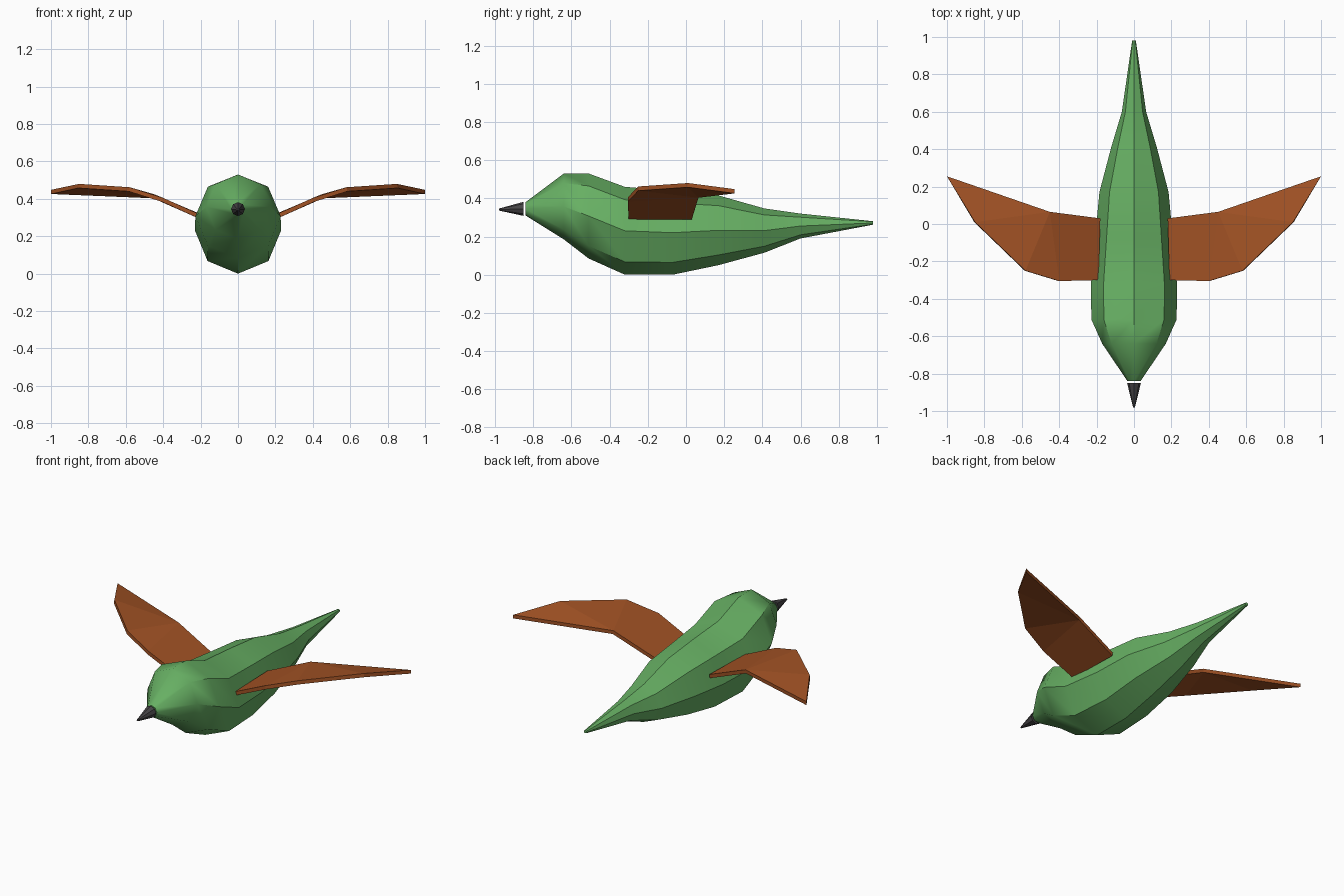
import bpy, bmesh, math
from mathutils import Vector

if "Cube" in bpy.data.objects:
    bpy.data.objects.remove(bpy.data.objects["Cube"], do_unlink=True)


def material(name, rgb):
    m = bpy.data.materials.new(name)
    m.use_nodes = True
    color = (*rgb, 1)
    m.diffuse_color = color
    m.node_tree.nodes["Principled BSDF"].inputs["Base Color"].default_value = color
    return m


green = material("leaf green", (0.135, 0.43, 0.125))
brown = material("rust brown", (0.36, 0.085, 0.018))
dark = material("dark grey", (0.06, 0.057, 0.06))


def finish(bm, name, mat, smooth_angle=None):
    bmesh.ops.recalc_face_normals(bm, faces=bm.faces)
    mesh = bpy.data.meshes.new(name)
    bm.to_mesh(mesh)
    bm.free()
    mesh.materials.append(mat)
    obj = bpy.data.objects.new(name, mesh)
    bpy.context.collection.objects.link(obj)
    if smooth_angle:
        bpy.ops.object.select_all(action="DESELECT")
        obj.select_set(True)
        bpy.context.view_layer.objects.active = obj
        bpy.ops.object.shade_smooth_by_angle(angle=math.radians(smooth_angle))
    return obj


def loft(name, mat, sections, sides=8, smooth_angle=40):
    """Skin elliptical rings given as (y, bottom z, top z, half width)."""
    bm = bmesh.new()
    rings = []
    for y, low, high, half in sections:
        mid, rise = (low + high) / 2, (high - low) / 2
        angles = [math.tau * i / sides for i in range(sides)]
        rings.append([bm.verts.new((half * math.sin(a), y, mid + rise * math.cos(a)))
                      for a in angles])
    for a, b in zip(rings, rings[1:]):
        for i in range(sides):
            j = (i + 1) % sides
            bm.faces.new((a[i], a[j], b[j], b[i]))
    bm.faces.new(rings[0])
    bm.faces.new(rings[-1])
    return finish(bm, name, mat, smooth_angle)


# Body from face to tail tip
loft("body", green, [
    (-0.84, 0.31, 0.38, 0.035),
    (-0.64, 0.185, 0.53, 0.17),
    (-0.51, 0.085, 0.53, 0.228),
    (-0.32, 0.0, 0.46, 0.23),
    (-0.07, 0.0, 0.44, 0.207),
    (0.17, 0.05, 0.415, 0.185),
    (0.41, 0.115, 0.347, 0.122),
    (0.60, 0.19, 0.32, 0.065),
    (0.98, 0.262, 0.28, 0.01),
])

# Beak
loft("beak", dark, [
    (-0.85, 0.308, 0.382, 0.037),
    (-0.98, 0.336, 0.346, 0.005),
])


# Wings: a folded plate, top surface points
def wing(name, side):
    root_front, fold_front = (0.19, -0.30, 0.31), (0.40, -0.305, 0.405)
    bend, outer, tip = (0.58, -0.25, 0.462), (0.85, 0.01, 0.48), (1.0, 0.255, 0.448)
    fold_back, root_back = (0.45, 0.065, 0.425), (0.18, 0.03, 0.31)
    points = [root_front, fold_front, bend, outer, tip, fold_back, root_back]
    drop = Vector((0.004, 0, -0.022))
    bm = bmesh.new()
    layers = []
    for offset in (Vector(), drop):
        moved = [Vector(p) + offset for p in points]
        layers.append([bm.verts.new((min(p.x, 1) * side, p.y, p.z)) for p in moved])
    for v in layers:
        bm.faces.new((v[0], v[1], v[5], v[6]))
        for i in (1, 2, 3):
            bm.faces.new((v[i], v[i + 1], v[5]))
    top, under = layers
    for i in range(len(points)):
        j = (i + 1) % len(points)
        bm.faces.new((top[i], top[j], under[j], under[i]))
    return finish(bm, name, brown)


wing("left_wing", 1)
wing("right_wing", -1)
